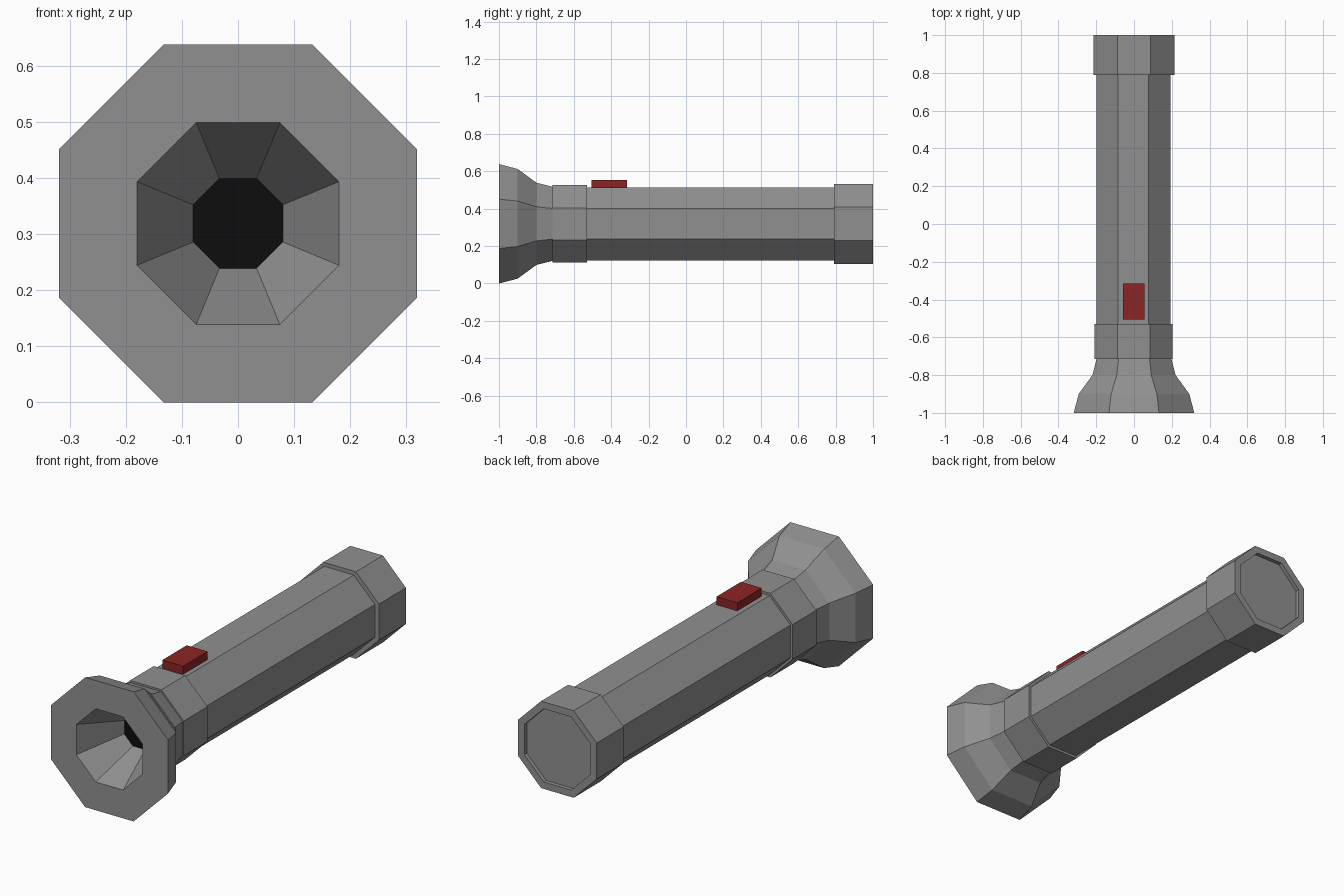
import bpy, bmesh, math

if "Cube" in bpy.data.objects:
    bpy.data.objects.remove(bpy.data.objects["Cube"])

AXIS_Z = 0.319   # height of the torch's long axis
SIDES = 8


def material(name, rgb):
    m = bpy.data.materials.new(name)
    m.diffuse_color = (*rgb, 1.0)
    m.use_nodes = True
    m.node_tree.nodes["Principled BSDF"].inputs["Base Color"].default_value = m.diffuse_color
    return m


grey = material("grey_casing", (0.28, 0.28, 0.28))
red = material("red_switch", (0.27, 0.018, 0.018))
black = material("black_bulb_hole", (0.004, 0.004, 0.004))


def finish(name, bm, mats):
    bmesh.ops.recalc_face_normals(bm, faces=bm.faces)
    me = bpy.data.meshes.new(name)
    bm.to_mesh(me)
    bm.free()
    for m in mats:
        me.materials.append(m)
    ob = bpy.data.objects.new(name, me)
    bpy.context.collection.objects.link(ob)
    return ob


def octagon_lathe(name, profile, mats, x=0.0, end_index=0):
    """Sweep (y, flat-to-centre radius) points round the axis, capping both ends."""
    bm = bmesh.new()
    rings = []
    for y, apothem in profile:
        r = apothem / math.cos(math.pi / SIDES)
        angles = [2 * math.pi * (i + 0.5) / SIDES for i in range(SIDES)]
        rings.append([bm.verts.new((x + r * math.cos(a), y, AXIS_Z + r * math.sin(a)))
                      for a in angles])
    for a, b in zip(rings, rings[1:]):
        for i in range(SIDES):
            j = (i + 1) % SIDES
            bm.faces.new((a[i], a[j], b[j], b[i]))
    bm.faces.new(rings[0])
    bm.faces.new(rings[-1]).material_index = end_index
    return finish(name, bm, mats)


# Flared head with the conical reflector, ending in the black bulb hole
octagon_lathe("head", [(-0.71, 0.197), (-0.80, 0.22), (-0.90, 0.293), (-1.0, 0.319),
                       (-1.0, 0.18), (-0.77, 0.08)], [grey, black], end_index=1)

# Long handle
octagon_lathe("handle", [(-0.71, 0.195), (0.90, 0.195)], [grey], x=-0.003)

# Collar behind the head
octagon_lathe("collar", [(-0.715, 0.207), (-0.53, 0.207)], [grey], x=-0.002)

# Tail cap with shallow recess in its end
octagon_lathe("tail_cap", [(0.79, 0.214), (1.0, 0.214), (1.0, 0.18), (0.98, 0.18)], [grey])

# Switch on top
bm = bmesh.new()
bmesh.ops.create_cube(bm, size=1.0)
bmesh.ops.scale(bm, vec=(0.113, 0.19, 0.05), verts=bm.verts)
bmesh.ops.translate(bm, vec=(-0.002, -0.41, 0.529), verts=bm.verts)
finish("switch", bm, [red])
